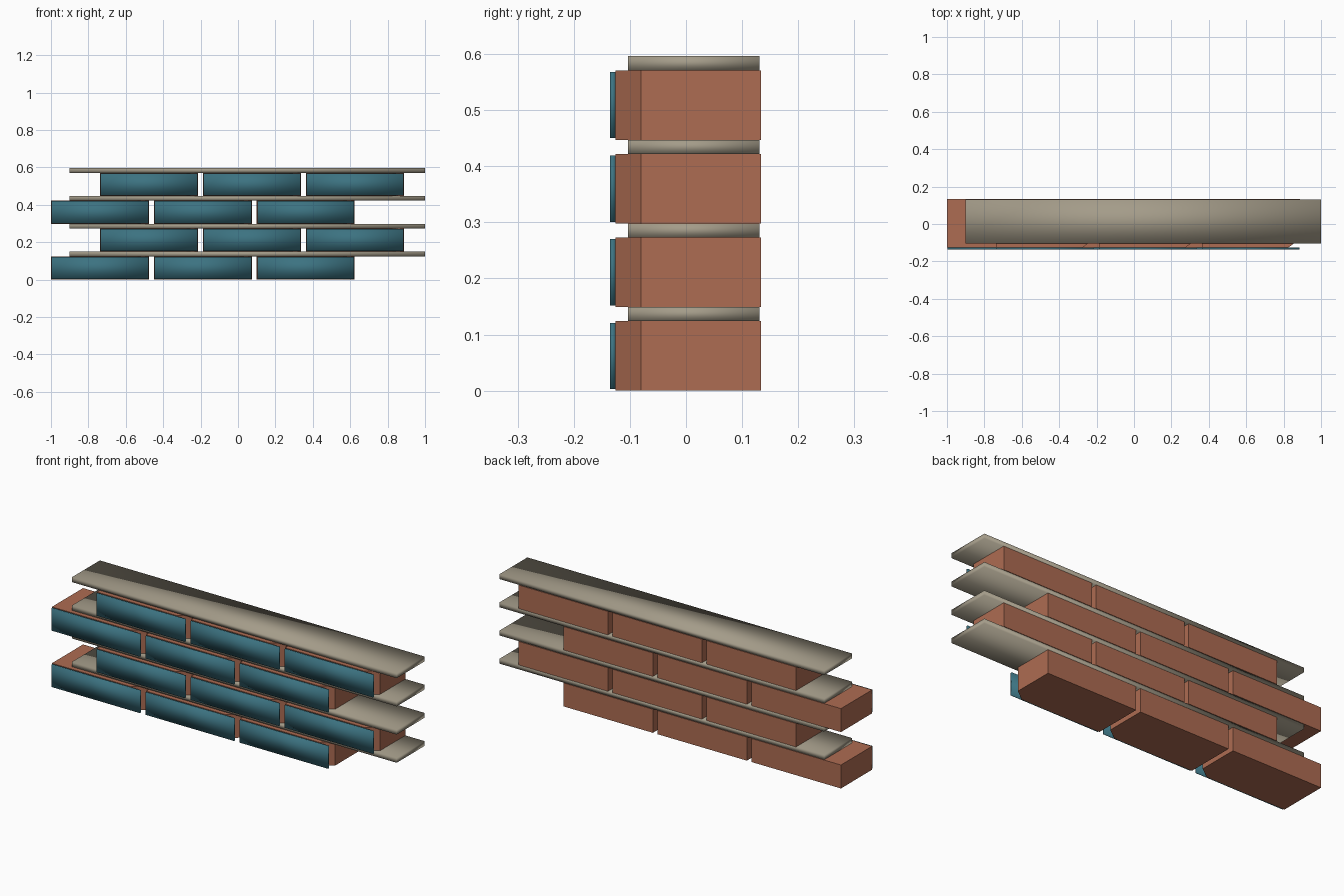
import bpy
import bmesh

cube = bpy.data.objects.get("Cube")
if cube:
    bpy.data.objects.remove(cube, do_unlink=True)


def make_material(name, rgb):
    mat = bpy.data.materials.new(name)
    mat.use_nodes = True
    mat.diffuse_color = (*rgb, 1)
    mat.node_tree.nodes["Principled BSDF"].inputs["Base Color"].default_value = (*rgb, 1)
    return mat


clay = make_material("terracotta", (0.42, 0.15, 0.085))
mortar = make_material("grey_beige_mortar", (0.37, 0.33, 0.25))
glaze = make_material("teal_glaze", (0.045, 0.17, 0.22))


def prism(name, outline, z0, z1, mat, smooth=False):
    """Extrude a flat outline from z0 up to z1."""
    bm = bmesh.new()
    base = bm.faces.new([bm.verts.new((x, y, z0)) for x, y in outline])
    top = bmesh.ops.extrude_face_region(bm, geom=[base])["geom"]
    bmesh.ops.translate(bm, vec=(0, 0, z1 - z0),
                        verts=[v for v in top if isinstance(v, bmesh.types.BMVert)])
    bmesh.ops.recalc_face_normals(bm, faces=bm.faces)
    for face in bm.faces:
        face.smooth = smooth
    mesh = bpy.data.meshes.new(name)
    bm.to_mesh(mesh)
    bm.free()
    mesh.materials.append(mat)
    obj = bpy.data.objects.new(name, mesh)
    bpy.context.collection.objects.link(obj)
    return obj


def rectangle(x0, x1, y0, y1):
    return [(x0, y0), (x1, y0), (x1, y1), (x0, y1)]


LENGTH, HEIGHT, STEP = 0.524, 0.124, 0.55
COURSE = 0.149
FRONT, BACK = -0.126, 0.134

for row in range(4):
    z = row * COURSE
    start = -0.737 if row % 2 else -1.0
    for col in range(3):
        x0 = start + col * STEP
        x1 = x0 + LENGTH
        tag = f"{row + 1}_{col + 1}"
        # Brick body with its right front corner cut off
        body = [(x0, FRONT), (x1 - 0.062, FRONT), (x1, -0.08), (x1, BACK), (x0, BACK)]
        prism("brick_" + tag, body, z, z + HEIGHT, clay)
        # Thin glazed facing on the front
        prism("brick_facing_" + tag, rectangle(x0 + 0.003, x1 - 0.003, -0.135, FRONT),
              z + 0.003, z + HEIGHT - 0.003, glaze, smooth=True)
    # Mortar bed over the course
    prism(f"mortar_bed_{row + 1}", rectangle(-0.9, 1.0, -0.103, 0.131),
          z + HEIGHT, z + COURSE, mortar, smooth=True)
